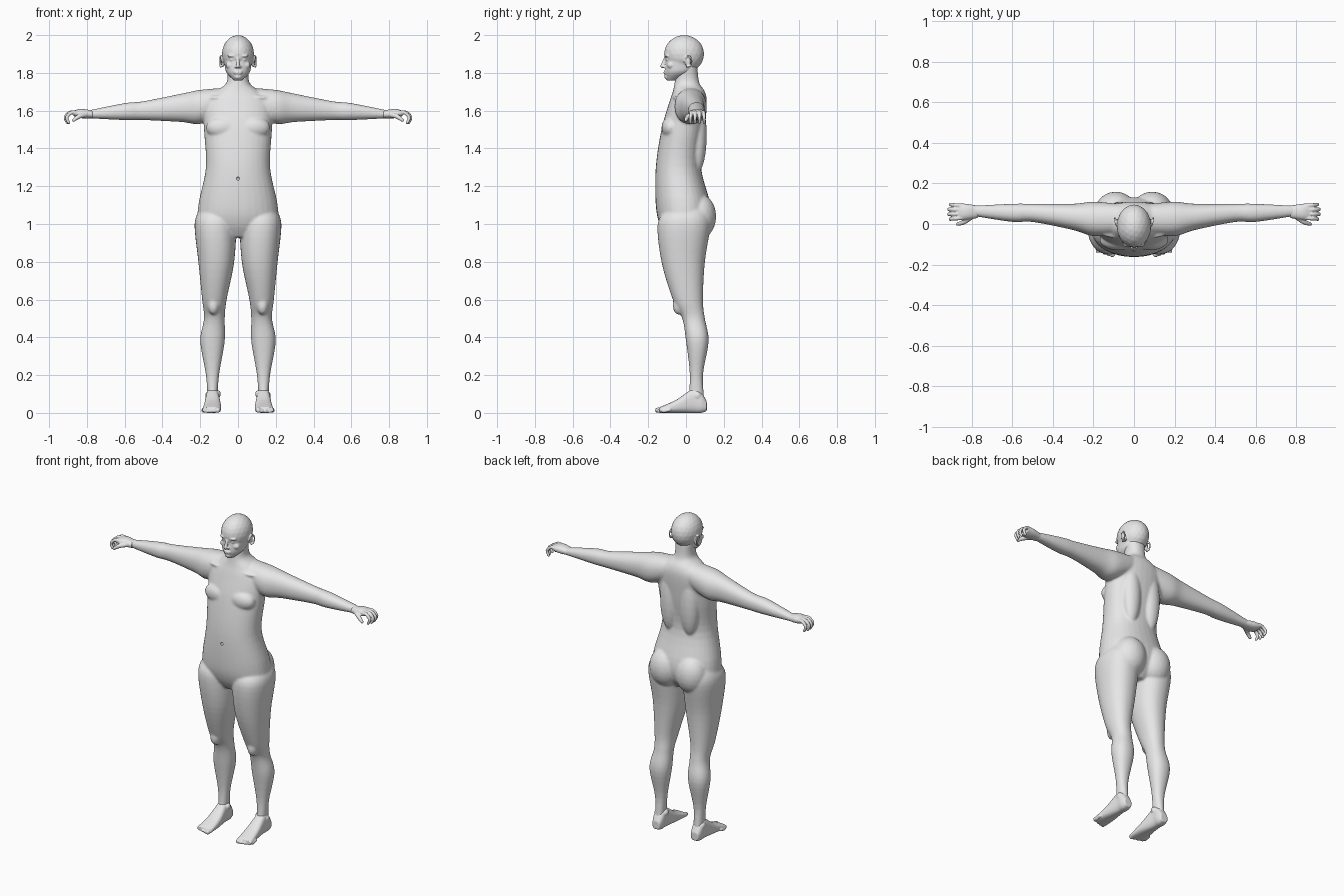
import bpy
import bmesh
import math
from mathutils import Matrix

cube = bpy.data.objects.get("Cube")
if cube:
    bpy.data.objects.remove(cube, do_unlink=True)

GREY = (.8, .8, .8, 1)
grey = bpy.data.materials.new("matte_grey")
grey.use_nodes = True
grey.diffuse_color = GREY
grey.node_tree.nodes["Principled BSDF"].inputs["Base Color"].default_value = GREY

SIDES = {"left": 1, "right": -1}


def blend(before, start, end, after, t):
    """Catmull-Rom blend of four neighbouring values."""
    bend = 2 * before - 5 * start + 4 * end - after
    twist = 3 * (start - end) + after - before
    return start + t / 2 * (end - before + t * (bend + t * twist))


def spline(rows, steps=5):
    """Smooth interpolation of rows of numbers."""
    result = []
    last = len(rows) - 1
    for i in range(last):
        before = rows[max(i - 1, 0)]
        after = rows[min(i + 2, last)]
        for step in range(steps):
            result.append([blend(*values, step / steps)
                           for values in zip(before, rows[i], rows[i + 1], after)])
    result.append(rows[last])
    return result


def place(axis, t, u, v, side):
    """Turn a position along an axis and two cross coordinates into a point."""
    if axis == "x":
        return (t * side, u, v)
    if axis == "y":
        return (u * side, t, v)
    return (u * side, v, t)


def squircle(value, power):
    return math.copysign(abs(value) ** (2 / power), value)


def loft(bm, axis, rows, side=1, power=2.2, count=32):
    """Skin of rounded sections; each row is position, low u, high u, low v, high v."""
    rings = []
    for t, u_low, u_high, v_low, v_high in spline(rows):
        ring = []
        for k in range(count):
            angle = math.tau * k / count
            u = (u_low + u_high + (u_high - u_low) * squircle(math.cos(angle), power)) / 2
            v = (v_low + v_high + (v_high - v_low) * squircle(math.sin(angle), power)) / 2
            ring.append(bm.verts.new(place(axis, t, u, v, side)))
        rings.append(ring)
    for lower, upper in zip(rings, rings[1:]):
        for k in range(count):
            bm.faces.new((lower[k - 1], lower[k], upper[k], upper[k - 1]))
    bm.faces.new(rings[0])
    bm.faces.new(rings[-1])


def blob(bm, centre, radii, side=1):
    x, y, z = centre
    matrix = Matrix.Translation((x * side, y, z)) @ Matrix.Diagonal((*radii, 1))
    bmesh.ops.create_icosphere(bm, subdivisions=3, radius=1, matrix=matrix)


def chain(bm, points, thick, thin, side=1):
    """Tapering rounded tube through the points."""
    path = spline(points, steps=6)
    for i, point in enumerate(path):
        radius = thick + (thin - thick) * i / (len(path) - 1)
        blob(bm, point, (radius, radius, radius), side)


def make_object(bm, name):
    mesh = bpy.data.meshes.new(name)
    bm.to_mesh(mesh)
    bm.free()
    mesh.materials.append(grey)
    part = bpy.data.objects.new(name, mesh)
    bpy.context.collection.objects.link(part)
    return part


def fuse_object(bm, name, voxel, smooth):
    """Fuse the overlapping masses into one smooth skin."""
    part = make_object(bm, name)
    fuse = part.modifiers.new("fuse", "REMESH")
    fuse.mode = "VOXEL"
    fuse.voxel_size = voxel
    fuse.use_smooth_shade = True
    soften = part.modifiers.new("soften", "SMOOTH")
    soften.factor = .5
    soften.iterations = smooth
    return part


# Trunk and neck: height, half width, front, back
trunk = [
    (.93, .07, -.1, .07),
    (1, .2, -.14, .12),
    (1.1, .21, -.16, .13),
    (1.3, .17, -.16, .08),
    (1.5, .18, -.13, .1),
    (1.64, .18, -.09, .11),
    (1.7, .12, -.07, .1),
    (1.75, .06, -.06, .07),
    (1.84, .06, -.05, .06),
]
leg = [
    (1.08, .03, .2, -.1, .11),
    (1, .01, .23, -.15, .13),
    (.8, .02, .21, -.13, .1),
    (.6, .06, .19, -.07, .09),
    (.5, .07, .18, -.02, .1),
    (.38, .07, .2, 0, .12),
    (.2, .1, .17, .02, .09),
    (.05, .11, .16, .01, .1),
]
arm = [
    (.08, -.05, .1, 1.58, 1.72),
    (.2, -.06, .11, 1.53, 1.71),
    (.3, -.03, .1, 1.54, 1.69),
    (.5, .01, .1, 1.55, 1.65),
    (.6, .01, .1, 1.55, 1.64),
    (.8, .04, .09, 1.56, 1.6),
]
bm = bmesh.new()
loft(bm, "z", [(z, -half, half, front, back) for z, half, front, back in trunk])
for side in SIDES.values():
    loft(bm, "z", leg, side)
    loft(bm, "x", arm, side)
    # Chest, back muscles, seat, kneecap and collarbone
    blob(bm, (.08, -.08, 1.51), (.09, .05, .06), side)
    blob(bm, (.07, .06, 1.47), (.06, .05, .2), side)
    blob(bm, (.09, .07, 1.04), (.1, .09, .12), side)
    blob(bm, (.13, -.04, .57), (.03, .03, .05), side)
    blob(bm, (.08, -.05, 1.67), (.08, .02, .01), side)
body = fuse_object(bm, "body", voxel=.006, smooth=12)

# Navel recess
bm = bmesh.new()
blob(bm, (0, -.16, 1.24), (.008, .01, .01))
navel = make_object(bm, "navel_cutter")
navel.hide_render = True
navel.hide_viewport = True
recess = body.modifiers.new("navel", "BOOLEAN")
recess.operation = "DIFFERENCE"
recess.object = navel

# Head: round skull, tapering face and jaw
face = [
    (1.76, .02, -.1, -.05),
    (1.8, .06, -.11, .03),
    (1.84, .07, -.11, .06),
    (1.92, .08, -.1, .08),
]
bm = bmesh.new()
blob(bm, (0, -.01, 1.9), (.085, .106, .1))
loft(bm, "z", [(z, -half, half, front, back) for z, half, front, back in face])
# Nose, lips and chin
chain(bm, [(0, -.11, 1.88), (0, -.125, 1.836)], thick=.007, thin=.011)
for z in (1.807, 1.798):
    blob(bm, (0, -.11, z), (.024, .009, .005))
blob(bm, (0, -.1, 1.78), (.02, .015, .015))
for side in SIDES.values():
    # Nostril wing, brow, eye and cheek
    blob(bm, (.011, -.115, 1.832), (.008, .008, .007), side)
    blob(bm, (.03, -.1, 1.89), (.026, .014, .008), side)
    blob(bm, (.03, -.094, 1.87), (.014, .012, .008), side)
    blob(bm, (.04, -.08, 1.84), (.025, .02, .02), side)
    # Ear with a curved rim
    blob(bm, (.08, .01, 1.86), (.01, .015, .03), side)
    rim = [(.085 + .01 * math.sin(angle / 2), .01 - .02 * math.cos(angle), 1.86 + .03 * math.sin(angle))
           for angle in range(6)]
    chain(bm, rim, thick=.005, thin=.005, side=side)
fuse_object(bm, "head", voxel=.004, smooth=4)

palm = [
    (.77, .03, .09, 1.56, 1.6),
    (.83, .02, .1, 1.56, 1.61),
    (.87, .02, .1, 1.57, 1.6),
]
foot = [
    (.11, .11, .16, .01, .06),
    (.08, .1, .17, 0, .11),
    (.04, .1, .17, 0, .13),
    (-.05, .09, .18, 0, .07),
    (-.14, .09, .19, 0, .03),
]
for name, side in SIDES.items():
    # Hand with curled fingers, the middle ones longest
    bm = bmesh.new()
    loft(bm, "x", palm, side)
    for i in range(4):
        y = .03 + .02 * i
        spread = .004 * (i - 1.5)
        tip = .915 - .004 * (i - 1.5) ** 2
        finger = [
            (.85, y, 1.59),
            (tip - .025, y + spread / 2, 1.59),
            (tip, y + spread, 1.565),
            (tip - .01, y + spread, 1.537),
        ]
        chain(bm, finger, thick=.011, thin=.008, side=side)
    thumb = [(.8, .04, 1.58), (.84, .01, 1.57), (.87, 0, 1.55)]
    chain(bm, thumb, thick=.016, thin=.009, side=side)
    fuse_object(bm, name + "_hand", voxel=.0035, smooth=4)

    # Foot with toes shrinking outward
    bm = bmesh.new()
    loft(bm, "y", foot, side, power=2.7)
    for i in range(5):
        radius = .01 if i else .014
        x = .107 + .019 * i
        tip = -.15 + .002 * i * i
        toe = [(x, tip + .03, radius + .006), (x, tip, radius)]
        chain(bm, toe, radius, radius, side)
    # Inner and outer ankle bones
    blob(bm, (.105, .05, .1), (.014, .02, .02), side)
    blob(bm, (.162, .06, .09), (.012, .02, .02), side)
    fuse_object(bm, name + "_foot", voxel=.004, smooth=4)
